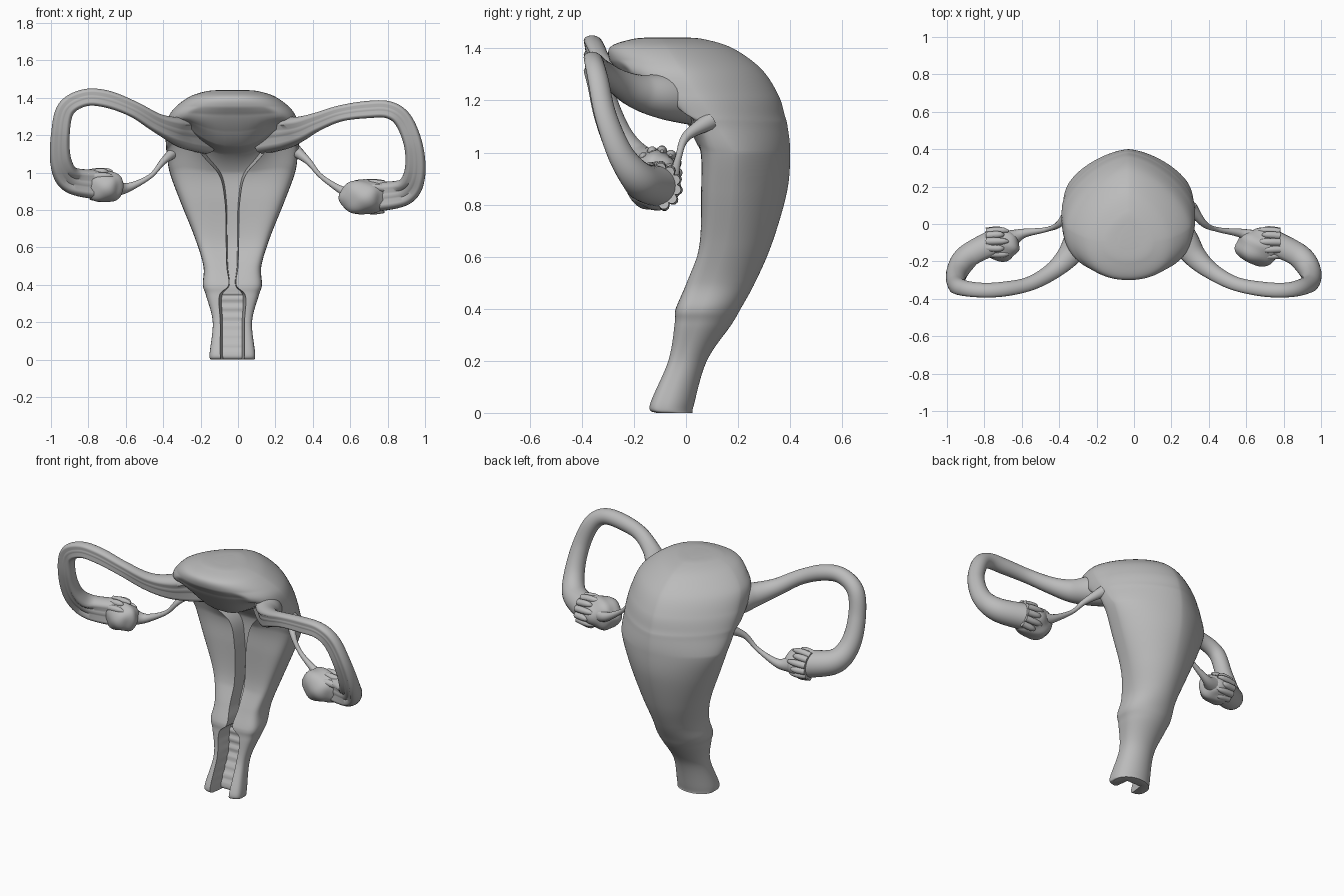
import bpy, bmesh, math
from mathutils import Vector

default_cube = bpy.data.objects.get("Cube")
if default_cube:
    bpy.data.objects.remove(default_cube, do_unlink=True)

grey = (.5, .5, .5, 1)
material = bpy.data.materials.new("plain grey")
material.use_nodes = True
material.diffuse_color = grey
material.node_tree.nodes["Principled BSDF"].inputs["Base Color"].default_value = grey


def ramp(value, start, end):
    """Rise from zero to one as the value goes from start to end."""
    return min(max((value - start) / (end - start), 0), 1)


def smooth_keys(keys, steps):
    """Catmull-Rom interpolation through rows of values."""
    rows = []
    last = len(keys) - 1
    for i in range(last):
        before, here, after, beyond = (Vector(keys[min(max(i + k, 0), last)]) for k in (-1, 0, 1, 2))
        for step in range(steps):
            t = step / steps
            bend = 2 * before - 5 * here + 4 * after - beyond
            twist = 3 * (here - after) + beyond - before
            rows.append(here + t / 2 * (after - before + t * (bend + t * twist)))
    rows.append(Vector(keys[-1]))
    return rows


def finish(name, bm):
    """Turn the bmesh into a smooth shaded object."""
    bmesh.ops.recalc_face_normals(bm, faces=bm.faces)
    mesh = bpy.data.meshes.new(name)
    bm.to_mesh(mesh)
    bm.free()
    mesh.materials.append(material)
    part = bpy.data.objects.new(name, mesh)
    bpy.context.collection.objects.link(part)
    bpy.ops.object.select_all(action='DESELECT')
    part.select_set(True)
    bpy.context.view_layer.objects.active = part
    bpy.ops.object.shade_smooth_by_angle(angle=math.radians(48))


def loft(name, rings):
    """Skin closed rings of points and cap both ends."""
    bm = bmesh.new()
    loops = [[bm.verts.new(point) for point in ring] for ring in rings]
    for lower, upper in zip(loops, loops[1:]):
        for i in range(len(lower)):
            bm.faces.new((lower[i - 1], lower[i], upper[i], upper[i - 1]))
    bm.faces.new(loops[0])
    bm.faces.new(loops[-1])
    finish(name, bm)


# Main body: height, half width, front depth, back depth, groove half width
BODY = [
    (0, .115, -.115, .025, .06),
    (.03, .122, -.14, .03, .065),
    (.2, .105, -.07, .08, .065),
    (.34, .14, -.045, .175, .07),
    (.4, .158, -.04, .21, .02),
    (.5, .155, -.01, .265, .03),
    (.65, .2, .03, .33, .034),
    (.85, .28, .035, .388, .04),
    (1, .335, .03, .4, .08),
    (1.1, .35, -.03, .39, .22),
    (1.14, .355, -.12, .38, .26),
    (1.22, .355, -.21, .355, .26),
    (1.32, .33, -.28, .29, .24),
    (1.4, .24, -.295, .18, .1),
    (1.435, .14, -.21, .07, .05),
    (1.442, .05, -.13, -.01, .02),
]


def body_ring(row):
    """One level of the body: open grooved front, rounded back."""
    z, width, front, back, groove = row
    middle = front + (back - front) * .4
    if z > 1:
        middle = .178 - .63 * (z - 1)
    edge = min(groove / width, .85)
    power = 4.2 - 2 * ramp(z, 1.02, 1.35)
    hollow = .09 * ramp(z, 1.14, 1.1) + .015 * ramp(z, 1.13, 1.22) * ramp(z, 1.35, 1.31)
    if .04 < z < .35:
        hollow += .004 * math.sin(z * 130)
    dish = .03 * ramp(z, .4, .6) * ramp(z, 1.12, 1)
    lift = .1 * math.exp(-((z - 1.14) / .11) ** 2)
    # Half of the front: rim, groove wall, groove floor
    half = [(edge + (1 - edge) * math.cos(math.pi * i / 28), 0) for i in range(15)]
    half += [(edge * (1 - .2 * k / 3), k / 3) for k in range(1, 4)]
    half += [(edge * k / 6, 1) for k in (4, 3, 2, 1)]
    points = []
    for u, depth in half + [(-u, depth) for u, depth in reversed(half)]:
        side = min(abs(u), 1)
        y = middle - (middle - front) * (1 - side ** power) ** (1 / power)
        y += depth * hollow + dish * (1 - side * side)
        points.append((width * u - .03, y, z + lift * math.sin(math.pi * side ** 2.4)))
    # The back narrows to a ridge higher up
    ridge = 1 + .3 * ramp(z, .5, 1)
    for i in range(1, 48):
        a = math.pi * i / 48
        x = math.copysign(abs(math.cos(a)) ** ridge, -math.cos(a))
        points.append((width * x - .03, middle + (back - middle) * math.sin(a) ** ridge, z))
    return points


loft("womb_body", [body_ring(row) for row in smooth_keys(BODY, 14)])


def tube(name, keys, notch=0, sides=28, steps=10):
    """Tube of varying radius along a smooth path, with an optional channel along its front."""
    rows = smooth_keys(keys, steps)
    rings = []
    for i, row in enumerate(rows):
        ahead = rows[min(i + 1, len(rows) - 1)].xyz
        along = (ahead - rows[max(i - 1, 0)].xyz).normalized()
        facing = Vector((0, -1, 0))
        facing = (facing - along * facing.dot(along)).normalized()
        across = along.cross(facing)
        ring = []
        for k in range(sides):
            a = math.tau * k / sides
            radius = row.w * (1 - notch * ramp(min(a, math.tau - a), .75, .45))
            ring.append(row.xyz + radius * (math.cos(a) * facing + math.sin(a) * across))
        rings.append(ring)
    loft(name, rings)


# Paths on the right side: x, y, z, radius
TUBE = [
    (-.17, .06, 1.2, .1),
    (-.28, -.08, 1.215, .088),
    (-.35, -.18, 1.232, .068),
    (-.44, -.26, 1.27, .05),
    (-.56, -.325, 1.34, .043),
    (-.7, -.355, 1.393, .046),
    (-.82, -.36, 1.4, .046),
    (-.92, -.345, 1.34, .048),
    (-.95, -.315, 1.2, .05),
    (-.945, -.255, 1.05, .058),
    (-.89, -.18, .96, .07),
    (-.74, -.105, .935, .08),
]
LIGAMENT = [
    (-.66, -.08, .92, .05),
    (-.59, -.05, .92, .025),
    (-.47, -.03, .98, .013),
    (-.4, 0, 1.06, .018),
    (-.33, .09, 1.12, .035),
]


def left_side(keys, drop):
    """Mirror a path; the left one sits closer in, rounder at its top corner and lower further out."""
    path = []
    for x, y, z, radius in keys:
        inward = .04 * (1 + x) + .03 * ramp(x, -.8, -.92) * ramp(z, 1.15, 1.34)
        path.append((-x - inward, y, z - drop * ramp(x, -.45, -.74), radius))
    return path


tube("right_fallopian_tube", TUBE, .4)
tube("left_fallopian_tube", left_side(TUBE, .065), .4)
tube("right_ligament", LIGAMENT, sides=14)
tube("left_ligament", left_side(LIGAMENT, .05), sides=14)


def ovary(name, centre, size):
    """Slightly lumpy egg."""
    bm = bmesh.new()
    bmesh.ops.create_icosphere(bm, subdivisions=4, radius=1)
    for v in bm.verts:
        x, y, z = v.co
        lump = 1 + .05 * math.sin(5 * x + 1) * math.sin(4 * z + 2) + .03 * math.sin(7 * y + 4 * x)
        v.co = [c + s * q * lump for c, s, q in zip(centre, size, v.co)]
    finish(name, bm)


def fringe(side, inward, centre, radius):
    """Tapered fingers of the tube end wrapping over the top and back of the ovary."""
    for i in range(8):
        a = math.radians(30 * i - 70)
        outward = Vector((0, math.cos(a), math.sin(a))) * radius
        reach = .045 + .025 * (i % 2)
        keys = []
        for along, out, thick in ((-.05, .8, .02), (0, .88, .02), (reach * .6, .9, .016), (reach, .86, .006)):
            keys.append((*(Vector(centre) + outward * out + Vector((inward * along, 0, 0))), thick))
        tube(f"{side}_fringe_{i + 1}", keys, sides=10, steps=5)


ovary("right_ovary", (-.715, -.115, .925), (.105, .085, .085))
ovary("left_ovary", (.67, -.125, .87), (.125, .1, .095))
fringe("right", 1, (-.74, -.105, .935), .083)
fringe("left", -1, (.73, -.11, .87), .09)
